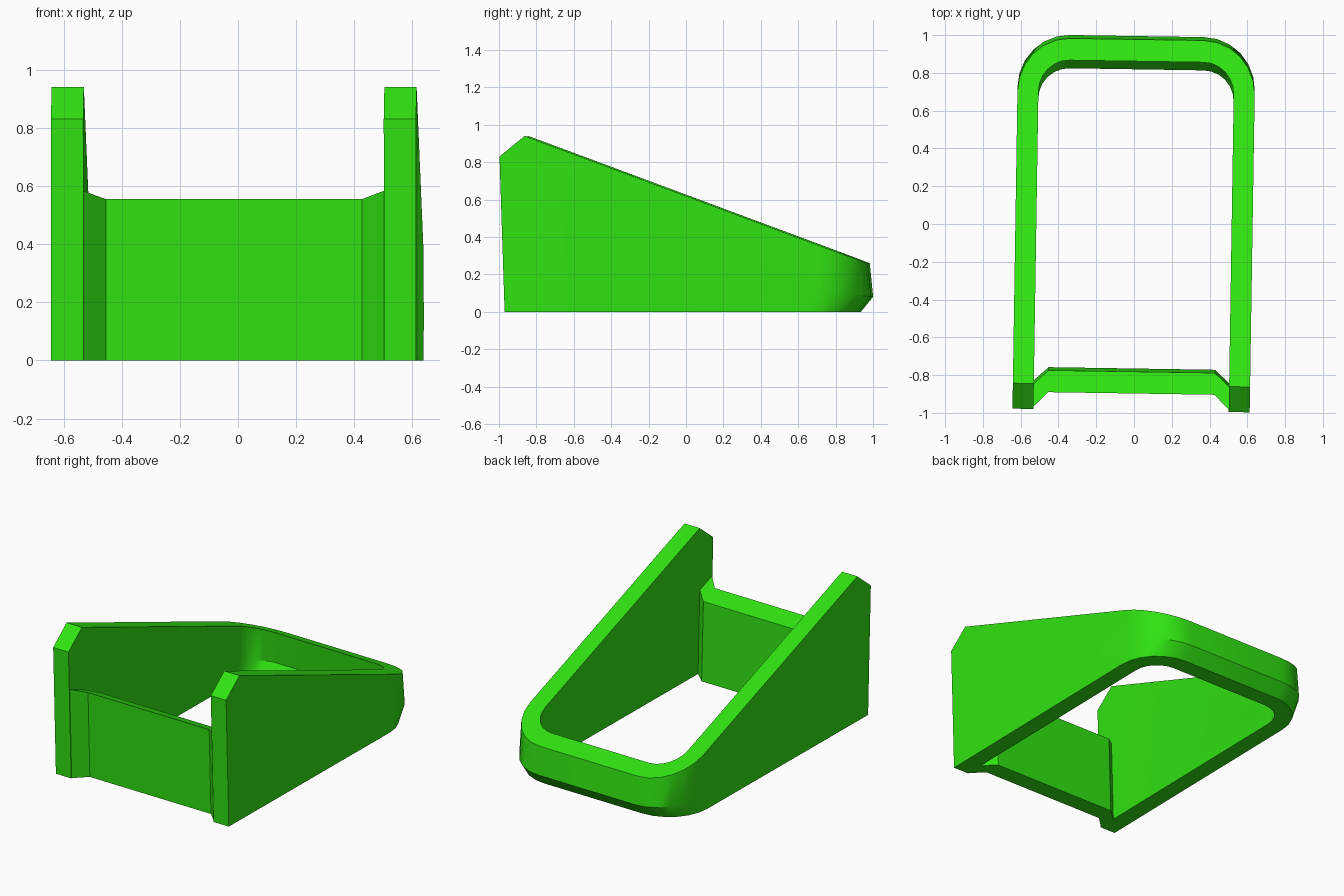
import bpy
import bmesh
from math import cos, sin, pi, radians
from mathutils import Vector, Matrix

cube = bpy.data.objects.get("Cube")
if cube:
    bpy.data.objects.remove(cube, do_unlink=True)

SLOPE = 0.372          # fall of every top edge towards the back
TURN = radians(-0.9)   # slight yaw of the whole frame

green = bpy.data.materials.new("bright_green")
green.use_nodes = True
green.diffuse_color = (0.03, 0.77, 0.006, 1)
green.node_tree.nodes["Principled BSDF"].inputs["Base Color"].default_value = green.diffuse_color


def column(bm, x, y, crest, curved):
    """Vertices from floor to sloping top above one plan point."""
    lean, start = (0.1, 0.08) if curved else (0.033, 0)
    top = (crest - SLOPE * (y + lean * start)) / (1 - SLOPE * lean)
    mid = min(0.12, 0.08 + 0.15 * max(0, 0.995 - y))
    foot = y - 0.065 if curved else y
    places = [(foot, 0), (y - lean * (mid - start), mid), (y - lean * (top - start), top)]
    return [bm.verts.new((x, py, z)) for py, z in places]


def wall(name, stations, crest, nose_cut=None):
    """Sweep a wall section through (outer, inner, curved) plan stations."""
    bm = bmesh.new()
    loops = [column(bm, *a, crest, c) + column(bm, *b, crest, c)[::-1] for a, b, c in stations]
    for p, q in zip(loops, loops[1:]):
        for i in range(len(p)):
            j = (i + 1) % len(p)
            bm.faces.new((p[i], p[j], q[j], q[i]))
    bm.faces.new(loops[0])
    bm.faces.new(loops[-1][::-1])
    if nose_cut:
        point, normal = nose_cut
        bmesh.ops.bisect_plane(bm, geom=bm.verts[:] + bm.edges[:] + bm.faces[:],
                               plane_co=point, plane_no=normal, clear_outer=True)
        bmesh.ops.holes_fill(bm, edges=[e for e in bm.edges if e.is_boundary])
    bmesh.ops.recalc_face_normals(bm, faces=bm.faces)
    bm.transform(Matrix.Rotation(TURN, 4, "Z"))
    mesh = bpy.data.meshes.new(name)
    bm.to_mesh(mesh)
    bm.free()
    mesh.materials.append(green)
    obj = bpy.data.objects.new(name, mesh)
    bpy.context.collection.objects.link(obj)
    bpy.ops.object.select_all(action="DESELECT")
    obj.select_set(True)
    bpy.context.view_layer.objects.active = obj
    bpy.ops.object.shade_smooth_by_angle(angle=radians(30))


# U-shaped frame: two tall sides joined round the back by rounded corners
OUTER, INNER, THICK = 0.628, 0.517, 0.111
RADIUS, CENTRE_Y, STEPS = 0.273, 0.722, 6
cx = OUTER - RADIUS
right_half = [((OUTER, -0.96), (INNER, -0.96), False)]
for i in range(STEPS + 1):
    a = i / STEPS * pi / 2
    o, n = [(cx + r * cos(a), CENTRE_Y + r * sin(a)) for r in (RADIUS, RADIUS - THICK)]
    right_half.append((o, n, True))
left_half = [((-o[0], o[1]), (-n[0], n[1]), c) for o, n, c in reversed(right_half)]
wall("side_and_back_frame", right_half + left_half, 0.623,
     (Vector((0, -0.988, 0.83)), Vector((0, -0.11, 0.135))))

# Front crossbar with splayed ends meeting the sides
ends = [(INNER, -0.955, -0.835), (0.44, -0.879, -0.765)]
bar = [((x, f), (x, r), False) for x, f, r in ends]
bar += [((-x, f), (-x, r), False) for x, f, r in reversed(ends)]
wall("front_crossbar", bar, 0.221)
